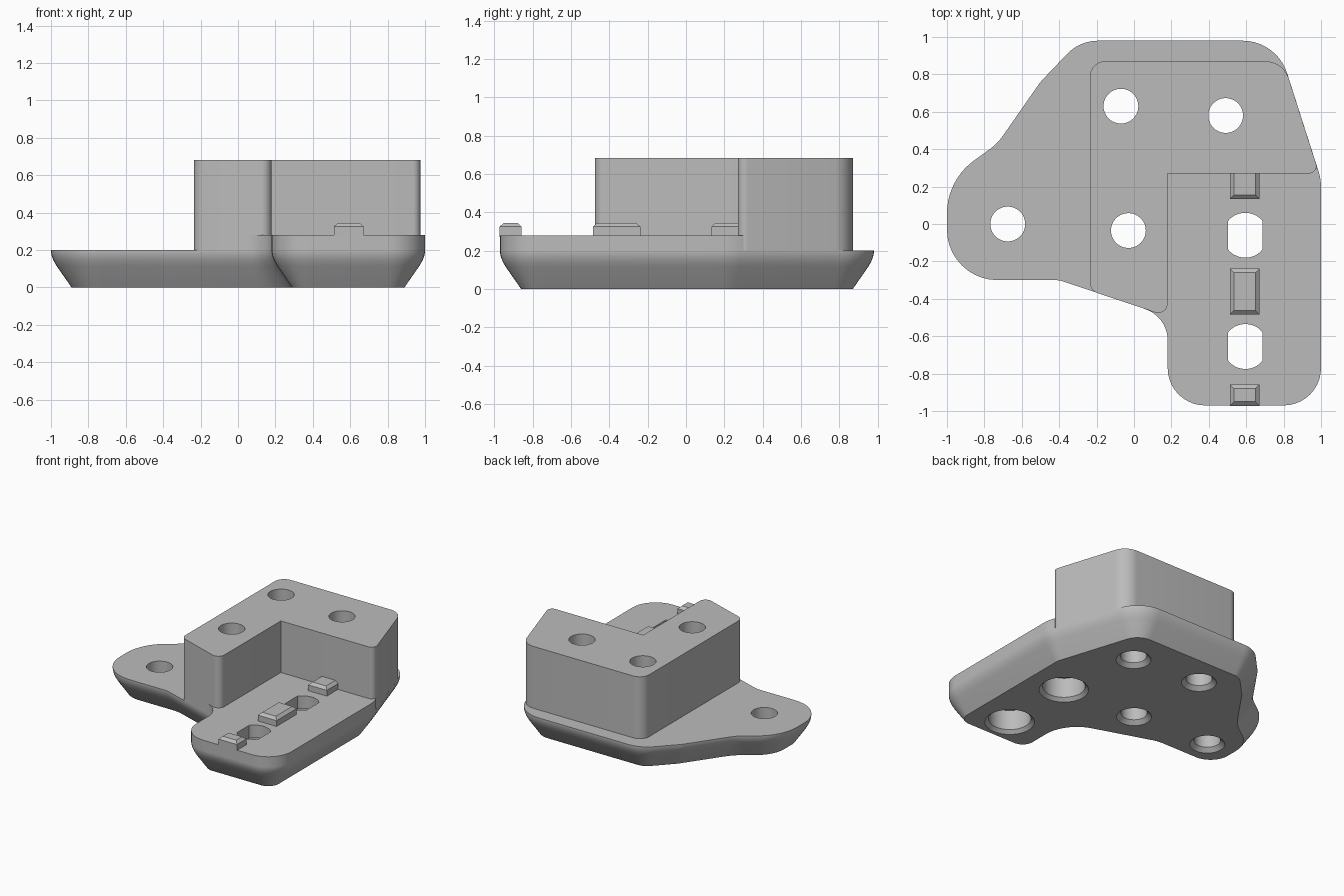
import bpy, bmesh, math
from mathutils import Vector, Matrix

cube = bpy.data.objects.get("Cube")
if cube:
    bpy.data.objects.remove(cube, do_unlink=True)

grey = bpy.data.materials.new("plain_grey")
grey.use_nodes = True
grey.diffuse_color = (0.5, 0.5, 0.5, 1)
grey.node_tree.nodes["Principled BSDF"].inputs["Base Color"].default_value = (0.5, 0.5, 0.5, 1)


def outline(corners, inset=0.0, steps=10):
    """Counter-clockwise polygon of (x, y, fillet radius), optionally offset inward."""
    pts = []
    for i, (x, y, r) in enumerate(corners):
        p = Vector((x, y))
        u = (Vector(corners[i - 1][:2]) - p).normalized()
        v = (Vector(corners[(i + 1) % len(corners)][:2]) - p).normalized()
        turn = math.atan2(-u.x * v.y + u.y * v.x, -u.dot(v))
        side = math.copysign(1, turn)
        half = abs(turn) / 2
        inward = (u + v).normalized()
        p = p + inward * side * inset / math.cos(half)
        if r == 0:
            pts.append(p)
            continue
        r = max(r - side * inset, 0.005)
        centre = p + inward * r / math.cos(half)
        arm = p + u * r * math.tan(half) - centre
        for k in range(steps + 1):
            pts.append(centre + Matrix.Rotation(turn * k / steps, 2) @ arm)
    return pts


def circle(x, y, r, clip=1.0, n=48):
    """Circle whose left and right sides are cut flat at the clip distance."""
    pts = []
    for k in range(n):
        a = math.tau * k / n
        dx = max(-clip, min(clip, r * math.cos(a)))
        pts.append(Vector((x + dx, y + r * math.sin(a))))
    return pts


def loft(name, rings):
    """Closed solid through rings of (points, height)."""
    bm = bmesh.new()
    loops = [[bm.verts.new((p.x, p.y, z)) for p in pts] for pts, z in rings]
    bm.faces.new(loops[0][::-1])
    bm.faces.new(loops[-1])
    for low, high in zip(loops, loops[1:]):
        for i in range(len(low)):
            j = (i + 1) % len(low)
            bm.faces.new((low[i], low[j], high[j], high[i]))
    bmesh.ops.remove_doubles(bm, verts=bm.verts, dist=1e-5)
    bmesh.ops.recalc_face_normals(bm, faces=bm.faces)
    mesh = bpy.data.meshes.new(name)
    bm.to_mesh(mesh)
    bm.free()
    mesh.materials.append(grey)
    obj = bpy.data.objects.new(name, mesh)
    bpy.context.collection.objects.link(obj)
    return obj


def activate(obj):
    bpy.ops.object.select_all(action='DESELECT')
    obj.select_set(True)
    bpy.context.view_layer.objects.active = obj


# Base plate with sloped, rounded underside
plate_corners = [
    (0.18, -0.97, 0.2), (1, -0.97, 0.2), (1, 0.24, 0.3), (0.763, 0.98, 0.25),
    (-0.29, 0.98, 0.23), (-0.5, 0.76, 0.3), (-0.73, 0.43, 0.3),
    (-1, 0.235, 0.35), (-1, -0.3, 0.27), (-0.4, -0.3, 0.15), (0.18, -0.495, 0.175)]
slope = [(0.11, 0), (0.03, 0.115), (0.014, 0.143), (0.004, 0.168), (0, 0.19), (0, 0.2)]
base_plate = loft("base_plate", [(outline(plate_corners, d), z) for d, z in slope])

# Raised front arm
arm_corners = plate_corners[:3] + [
    (0.981, 0.3, 0), (0.05, 0.3, 0), (0.05, -0.452, 0), plate_corners[-1]]
arm = outline(arm_corners)
raised_arm = loft("raised_arm", [(arm, 0.2), (arm, 0.28)])

# Tall L-shaped block
block = outline([
    (0.18, -0.495, 0.05), (0.18, 0.27, 0), (0.99, 0.27, 0.04), (0.798, 0.87, 0.13),
    (-0.235, 0.87, 0.08), (-0.235, -0.356, 0.06)])
tall_block = loft("tall_block", [(block, 0.2), (block, 0.682)])

# Screw holes and clipped round slots, widened underneath
cutters = []
for x, y in [(-0.07, 0.63), (0.49, 0.58), (-0.03, -0.035), (-0.675, 0)]:
    cutters.append(loft("hole_cutter", [
        (circle(x, y, r), z) for r, z in [(0.134, -0.01), (0.093, 0.03), (0.093, 0.9)]]))
for y in (-0.06, -0.655):
    wide = [(circle(0.595, y, r), z) for r, z in [(0.185, -0.01), (0.15, 0.025), (0.15, 0.18)]]
    slot = circle(0.595, y, 0.12, 0.093)
    cutters.append(loft("slot_cutter", wide + [(slot, 0.18), (slot, 0.5)]))

for part in (base_plate, raised_arm, tall_block):
    activate(part)
    for cutter in cutters:
        mod = part.modifiers.new("hole", 'BOOLEAN')
        mod.operation = 'DIFFERENCE'
        mod.solver = 'EXACT'
        mod.object = cutter
        bpy.ops.object.modifier_apply(modifier=mod.name)
    bpy.ops.object.shade_smooth_by_angle(angle=math.radians(30))
for cutter in cutters:
    bpy.data.objects.remove(cutter, do_unlink=True)

# Bevelled locating pads
for name, y0, y1 in [("front_pad", -0.972, -0.857), ("middle_pad", -0.485, -0.238),
                     ("back_pad", 0.133, 0.3)]:
    rect = [(0.512, y0, 0), (0.672, y0, 0), (0.672, y1, 0), (0.512, y1, 0)]
    loft(name, [(outline(rect, d), z) for d, z in [(0, 0.27), (0, 0.325), (0.022, 0.345)]])
